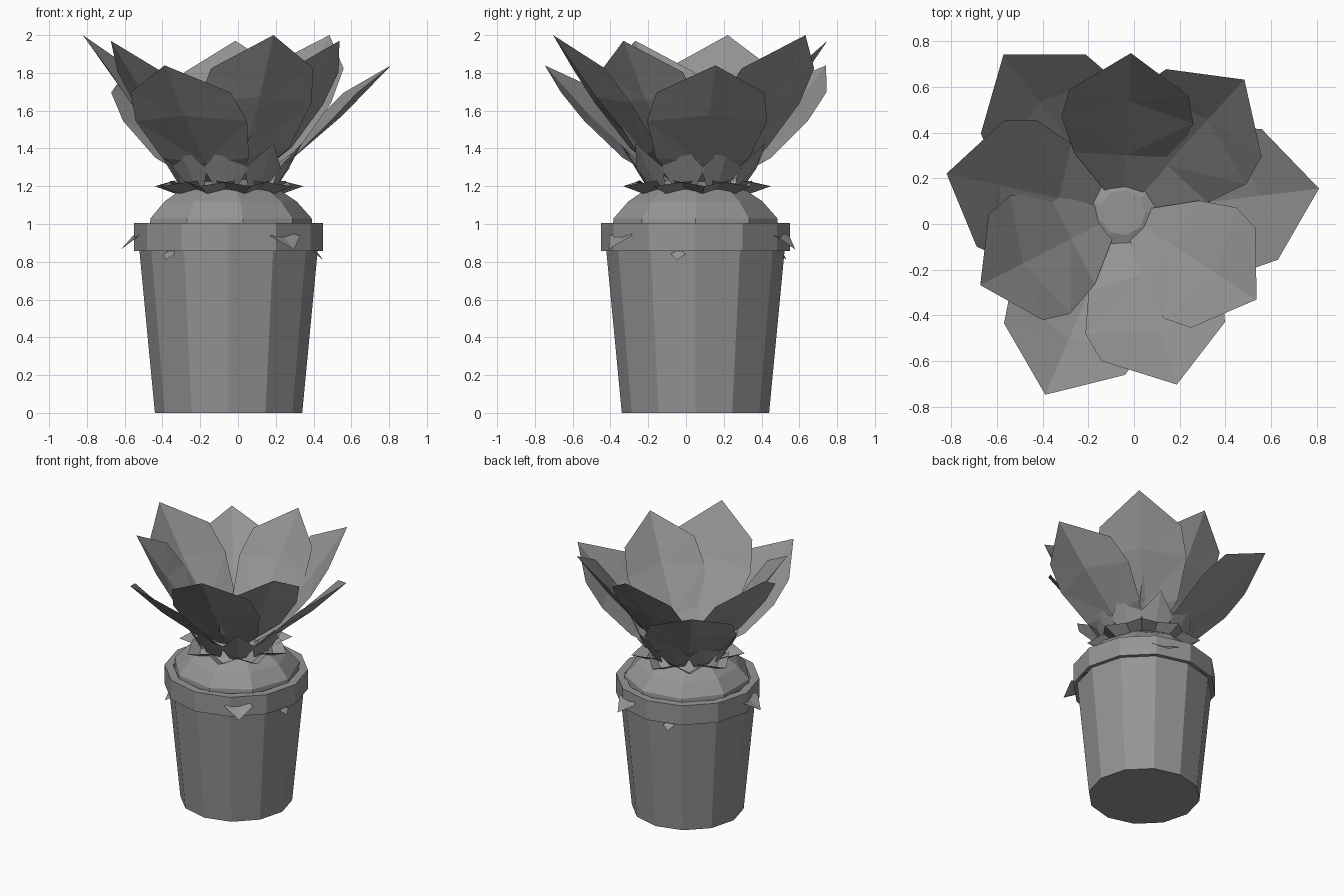
import bpy
from math import radians, cos, sin, pi

old = bpy.data.objects.get("Cube")
if old:
    bpy.data.objects.remove(old, do_unlink=True)

CX, CY = -0.05, 0.05  # axis of the pot

grey = bpy.data.materials.new("plain grey")
grey.use_nodes = True
grey.diffuse_color = (0.3, 0.3, 0.3, 1)
grey.node_tree.nodes["Principled BSDF"].inputs["Base Color"].default_value = (0.3, 0.3, 0.3, 1)


def add_mesh(name, verts, faces, angle=0):
    mesh = bpy.data.meshes.new(name)
    mesh.from_pydata(verts, [], faces)
    mesh.materials.append(grey)
    mesh.update()
    obj = bpy.data.objects.new(name, mesh)
    obj.location = (CX, CY, 0)
    obj.rotation_euler.z = radians(angle)
    bpy.context.collection.objects.link(obj)
    return obj


def lathe(name, profile, sides, cap_start=False, cap_end=False):
    verts = [(r * cos(2 * pi * i / sides), r * sin(2 * pi * i / sides), z)
             for r, z in profile for i in range(sides)]
    faces = []
    for k in range(len(profile) - 1):
        for i in range(sides):
            j = (i + 1) % sides
            faces.append((k * sides + i, k * sides + j,
                          (k + 1) * sides + j, (k + 1) * sides + i))
    if cap_start:
        faces.append(tuple(reversed(range(sides))))
    if cap_end:
        last = (len(profile) - 1) * sides
        faces.append(tuple(range(last, last + sides)))
    return add_mesh(name, verts, faces)


def leaf(name, angle, reach, base, top, width):
    """Cupped leaf: a low spine, raised edges and a pointed tip."""
    rise = top - base
    spine = [(0, 0), (0.36, 0.28), (0.70, 0.63), (1, 1)]
    edge = [(0.36, 0.78, 0.32), (0.58, 1.0, 0.59), (0.75, 0.9, 0.80)]
    verts = [(t * reach, 0, base + h * rise) for t, h in spine]
    for side in (1, -1):
        verts += [(t * reach, side * w * width, base + h * rise) for t, w, h in edge]
    faces = []
    for s, flip in ((4, False), (7, True)):
        half = [(0, 1, s), (1, s + 1, s), (1, 2, s + 1), (2, s + 2, s + 1), (2, 3, s + 2)]
        faces += [tuple(reversed(f)) if flip else f for f in half]
    return add_mesh(name, verts, faces, angle)


def sprout(name, angle, root, tip, width, lift):
    """Small folded kite-shaped leaf."""
    (r0, z0), (r1, z1) = root, tip
    rm, zm = r0 + 0.5 * (r1 - r0), z0 + 0.5 * (z1 - z0)
    verts = [(r0, 0, z0), (rm, width, zm + lift), (r1, 0, z1),
             (rm, -width, zm + lift), (rm, 0, zm)]
    faces = [(0, 4, 1), (4, 2, 1), (0, 3, 4), (4, 3, 2)]
    return add_mesh(name, verts, faces, angle)


# Tapered pot with a heavy rim
lathe("pot_body", [(0.39, 0), (0.473, 0.87)], 12, cap_start=True)
lathe("pot_rim", [(0.46, 0.857), (0.5, 0.857), (0.5, 1.005),
                  (0.44, 1.005), (0.42, 0.9)], 12)

# Mound filling the pot
lathe("mound", [(0.45, 0.94), (0.44, 1.03), (0.36, 1.12), (0.24, 1.2), (0.1, 1.25)],
      9, cap_end=True)

for i in range(3):
    turn = 120 * i
    # Three tiers of large leaves
    leaf(f"outer_leaf_{i + 1}", 7 + turn, 0.867, 1.12, 1.84, 0.32)
    leaf(f"middle_leaf_{i + 1}", 47.5 + turn, 0.79, 1.12, 2.0, 0.315)
    leaf(f"inner_leaf_{i + 1}", 87 + turn, 0.70, 1.14, 1.97, 0.29)
    # Small sprouts around the neck
    for k in range(3):
        a = turn + 40 * k
        sprout(f"neck_sprout_{i + 1}_{k + 1}", a + 27, (0.2, 1.1), (0.40, 1.43), 0.12, 0.03)
        sprout(f"low_sprout_{i + 1}_{k + 1}", a + 7, (0.12, 1.1), (0.40, 1.2), 0.15, 0.08)
    # Leaf tips poking through the rim and below it
    sprout(f"rim_tip_{i + 1}", 67 + turn, (0.42, 0.98), (0.575, 0.865), 0.1, 0.015)
    sprout(f"under_rim_tip_{i + 1}", 109 + turn, (0.45, 0.87), (0.51, 0.81), 0.04, 0)
